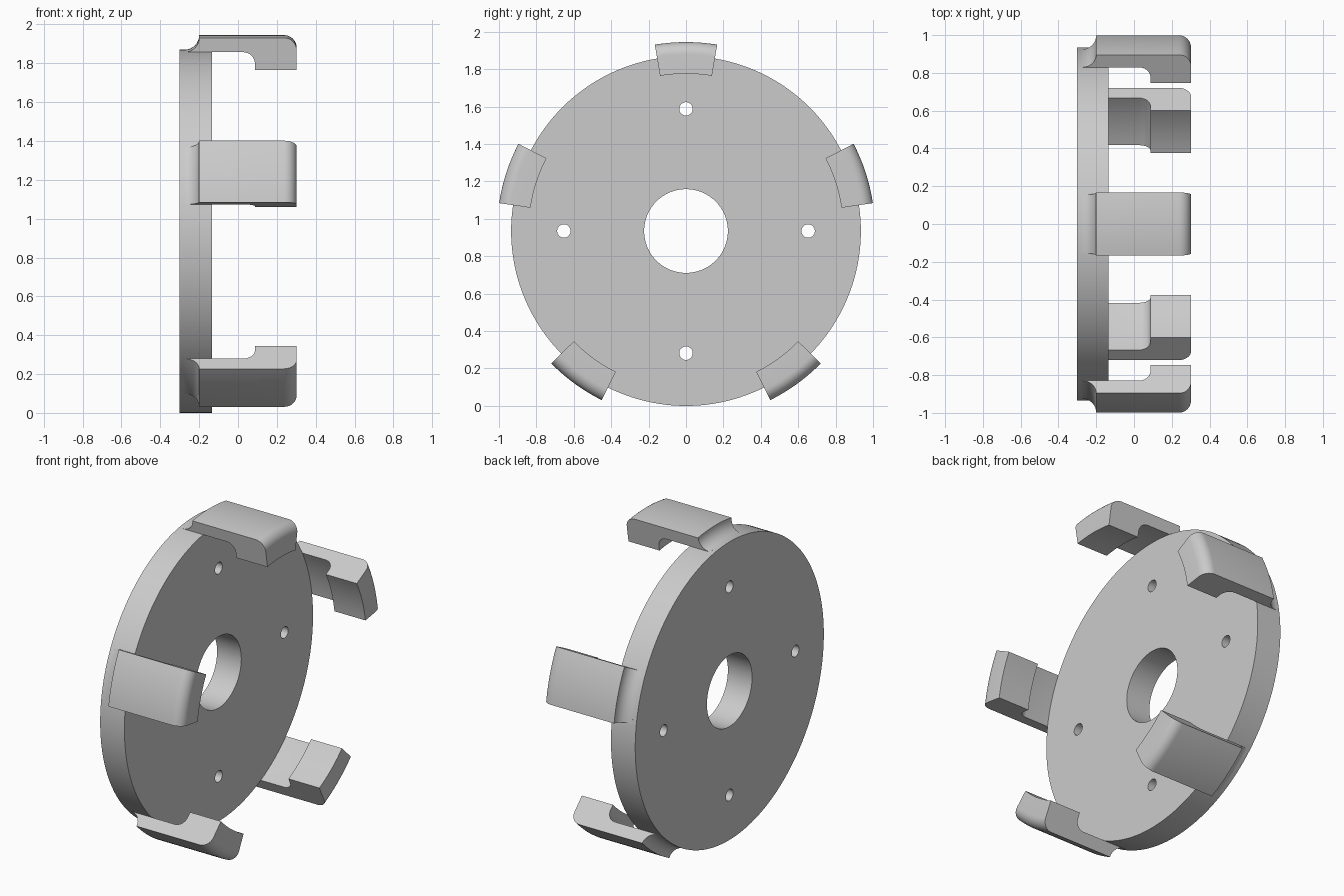
import bpy, bmesh
from math import sin, cos, pi, radians

if "Cube" in bpy.data.objects:
    bpy.data.objects.remove(bpy.data.objects["Cube"])

# Main sizes, with the disc axis along x
CENTRE_Z = 0.935
DISC_R, TAB_R, LIP_R = 0.935, 1.01, 0.841
X_BACK, X_FACE, X_END = -0.302, -0.134, 0.302
HALF_ANGLE = radians(9.5)

grey = bpy.data.materials.new("light_grey")
grey.use_nodes = True
COLOUR = (0.6, 0.6, 0.6, 1)
grey.diffuse_color = COLOUR
grey.node_tree.nodes["Principled BSDF"].inputs["Base Color"].default_value = COLOUR


def finish(name, bm):
    bmesh.ops.recalc_face_normals(bm, faces=bm.faces)
    mesh = bpy.data.meshes.new(name)
    bm.to_mesh(mesh)
    bm.free()
    mesh.materials.append(grey)
    obj = bpy.data.objects.new(name, mesh)
    bpy.context.collection.objects.link(obj)
    bpy.ops.object.select_all(action="DESELECT")
    obj.select_set(True)
    bpy.context.view_layer.objects.active = obj
    bpy.ops.object.shade_smooth_by_angle(angle=radians(30))
    return obj


def arc(cx, cr, radius, start, end, steps=8):
    angles = [radians(start + (end - start) * i / steps) for i in range(steps + 1)]
    return [(cx + radius * cos(a), cr + radius * sin(a)) for a in angles]


# Disc with a centre bore and four bolt holes
def ring(bm, y, z, radius, count):
    verts = [bm.verts.new((X_BACK, y + radius * sin(2 * pi * i / count),
                           z + radius * cos(2 * pi * i / count))) for i in range(count)]
    for i in range(count):
        bm.edges.new((verts[i - 1], verts[i]))


bm = bmesh.new()
ring(bm, 0, CENTRE_Z, DISC_R, 160)
ring(bm, 0, CENTRE_Z, 0.224, 64)
for i in range(4):
    ring(bm, 0.653 * sin(i * pi / 2), CENTRE_Z + 0.653 * cos(i * pi / 2), 0.036, 32)
bmesh.ops.triangle_fill(bm, edges=bm.edges[:], use_beauty=True)
result = bmesh.ops.extrude_face_region(bm, geom=bm.faces[:], use_keep_orig=True)
moved = [g for g in result["geom"] if isinstance(g, bmesh.types.BMVert)]
bmesh.ops.translate(bm, verts=moved, vec=(X_FACE - X_BACK, 0, 0))
finish("disc", bm)

# Hooked tab: (x, radius) section with root fillet, rounded tip and inward lip
root = TAB_R - DISC_R
embed = DISC_R - 0.015
section = (
    arc(-0.2 - root, TAB_R, root, -90, 0)
    + arc(X_END - 0.065, TAB_R - 0.065, 0.065, 90, 0)
    + [(X_END, LIP_R), (0.087, LIP_R)]
    + arc(0.027, DISC_R - 0.06, 0.06, 0, 90)
    + [(X_FACE - 0.005, DISC_R), (X_FACE - 0.005, embed), (-0.2 - root, embed)]
)


def tab(name, centre_angle, steps=12):
    bm = bmesh.new()
    rows = []
    for s in range(steps + 1):
        a = centre_angle + HALF_ANGLE * (2 * s / steps - 1)
        rows.append([bm.verts.new((x, r * sin(a), CENTRE_Z + r * cos(a))) for x, r in section])
    for low, high in zip(rows, rows[1:]):
        for i in range(len(section)):
            bm.faces.new((low[i - 1], low[i], high[i], high[i - 1]))
    bm.faces.new(rows[0])
    bm.faces.new(rows[-1])
    finish(name, bm)


# Five tabs evenly spaced around the rim
for i, name in enumerate(("top", "back_upper", "back_lower", "front_lower", "front_upper")):
    tab(name + "_tab", i * 2 * pi / 5)
